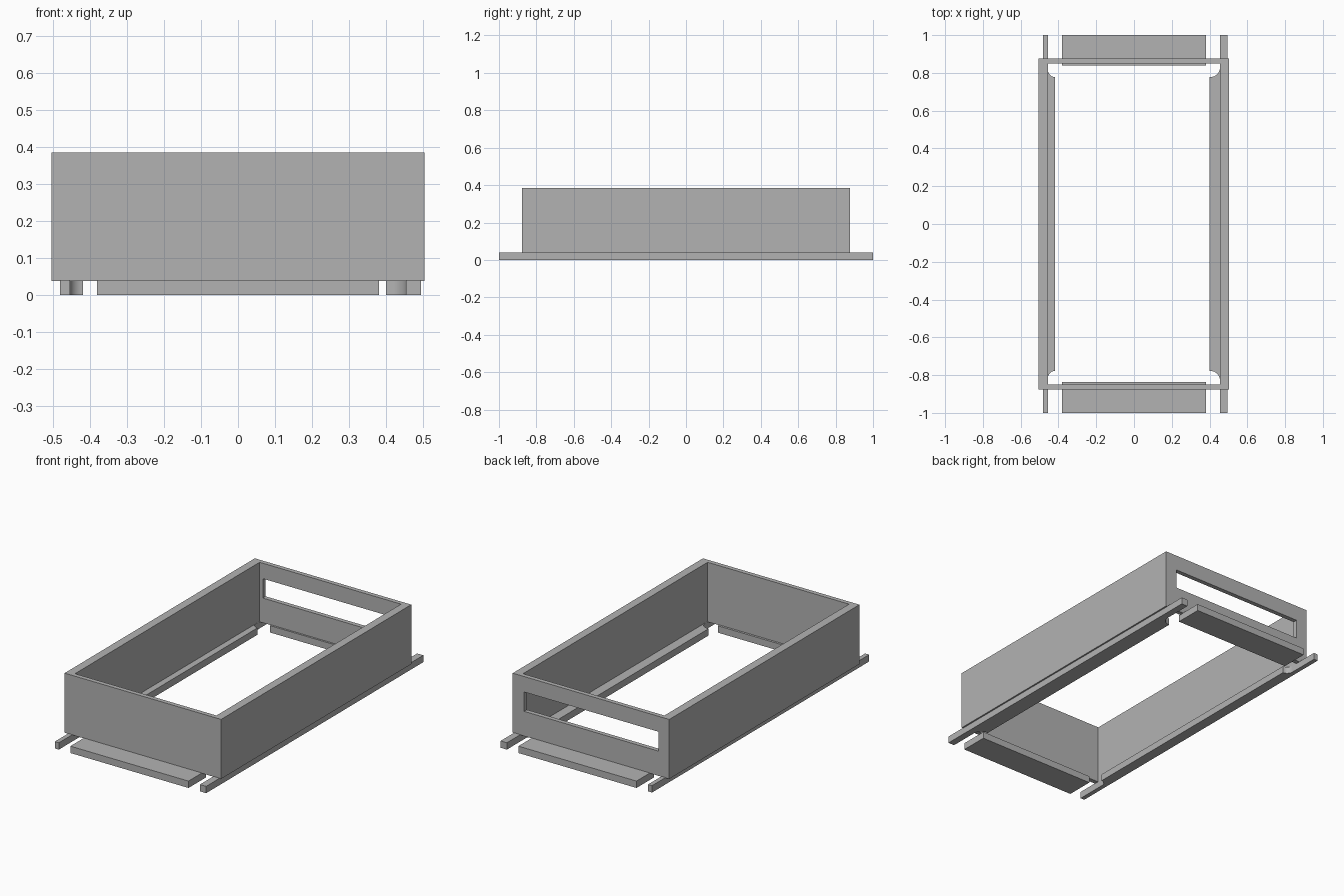
import bpy
import bmesh
from math import cos, sin, pi

if "Cube" in bpy.data.objects:
    bpy.data.objects.remove(bpy.data.objects["Cube"], do_unlink=True)

# Single grey finish
grey = bpy.data.materials.new("plain_grey")
grey.use_nodes = True
COLOUR = (0.45, 0.45, 0.45, 1)
grey.diffuse_color = COLOUR
grey.node_tree.nodes["Principled BSDF"].inputs["Base Color"].default_value = COLOUR


def prism(name, outline, z0, z1):
    """Extrude a flat outline from z0 up to z1."""
    bm = bmesh.new()
    base = bm.faces.new([bm.verts.new((x, y, z0)) for x, y in outline])
    top = bmesh.ops.extrude_face_region(bm, geom=[base])["geom"]
    bmesh.ops.translate(bm, vec=(0, 0, z1 - z0),
                        verts=[v for v in top if isinstance(v, bmesh.types.BMVert)])
    bmesh.ops.recalc_face_normals(bm, faces=bm.faces)
    mesh = bpy.data.meshes.new(name)
    bm.to_mesh(mesh)
    bm.free()
    mesh.materials.append(grey)
    obj = bpy.data.objects.new(name, mesh)
    bpy.context.collection.objects.link(obj)
    return obj


def box(name, x0, x1, y0, y1, z0, z1):
    return prism(name, [(x0, y0), (x1, y0), (x1, y1), (x0, y1)], z0, z1)


def cut(target, cutter):
    cutter.hide_render = True
    mod = target.modifiers.new("cut", "BOOLEAN")
    mod.operation = "DIFFERENCE"
    mod.solver = "EXACT"
    mod.object = cutter
    bpy.context.view_layer.objects.active = target
    bpy.ops.object.modifier_apply(modifier=mod.name)
    bpy.data.objects.remove(cutter, do_unlink=True)


# Open wall frame with a long slot through the back
frame = box("wall_frame", -0.505, 0.504, -0.876, 0.876, 0.038, 0.385)
cut(frame, box("cavity_cutter", -0.456, 0.456, -0.85, 0.85, -0.1, 0.5))
cut(frame, box("slot_cutter", -0.435, 0.43, 0.8, 0.95, 0.182, 0.295))


# Side rails: narrow tips, wider inner ledge, rounded inside corners
def rail(name, side, outer, neck, ledge, radius):
    ledge_y = 0.778
    arc = []
    for i in range(9):
        a = pi / 2 * i / 8
        arc.append((neck - radius * (1 - cos(a)), ledge_y + radius * (1 - sin(a))))
    half = [(neck, 1)] + arc + [(ledge, ledge_y)]
    if abs(neck - radius - ledge) < 1e-4:
        half.pop()
    inner = half + [(x, -y) for x, y in reversed(half)]
    outline = [(outer, 1)] + inner + [(outer, -1)]
    obj = prism(name, [(side * x, y) for x, y in outline], 0, 0.04)
    bpy.ops.object.select_all(action="DESELECT")
    obj.select_set(True)
    bpy.context.view_layer.objects.active = obj
    bpy.ops.object.shade_smooth_by_angle(angle=pi / 6)


rail("left_rail", 1, 0.495, 0.455, 0.40, 0.05)
rail("right_rail", -1, 0.481, 0.455, 0.419, 0.036)

# End plates projecting past the walls
box("front_plate", -0.381, 0.381, -1, -0.837, 0, 0.04)
box("back_plate", -0.381, 0.381, 0.839, 1, 0, 0.04)
